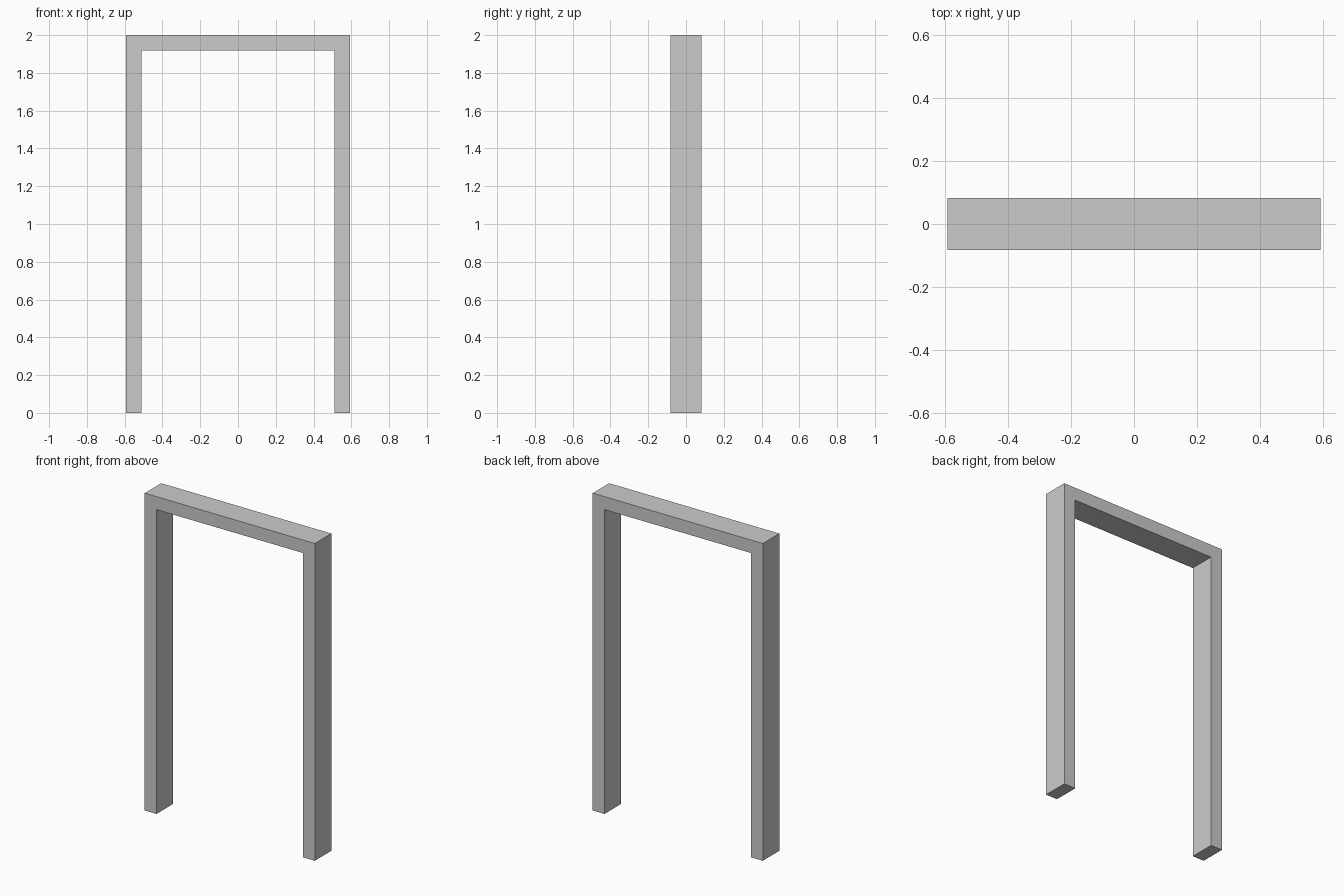
import bpy, bmesh

if "Cube" in bpy.data.objects:
    bpy.data.objects.remove(bpy.data.objects["Cube"])

# Overall sizes: half width, half depth, height, bar thickness
W, D, H, T = 0.593, 0.082, 2.0, 0.082

# Door frame: one upside-down U profile, extruded front to back
half = [(W, 0), (W, H), (W - T, H - T), (W - T, 0)]
outline = [(-W, 0), (-W, H), (W, H), (W, 0),
           (W - T, 0), (W - T, H - T), (-W + T, H - T), (-W + T, 0)]

bm = bmesh.new()
face = bm.faces.new([bm.verts.new((x, -D, z)) for x, z in outline])
ext = bmesh.ops.extrude_face_region(bm, geom=[face])
moved = [v for v in ext["geom"] if isinstance(v, bmesh.types.BMVert)]
bmesh.ops.translate(bm, verts=moved, vec=(0, 2 * D, 0))
# Keep the front cap closed if the extrusion consumed it
if len(bm.faces) < 10:
    bmesh.ops.holes_fill(bm, edges=[e for e in bm.edges if e.is_boundary], sides=0)
bmesh.ops.recalc_face_normals(bm, faces=bm.faces)

mesh = bpy.data.meshes.new("door_frame")
bm.to_mesh(mesh)
bm.free()
bpy.context.collection.objects.link(bpy.data.objects.new("door_frame", mesh))
